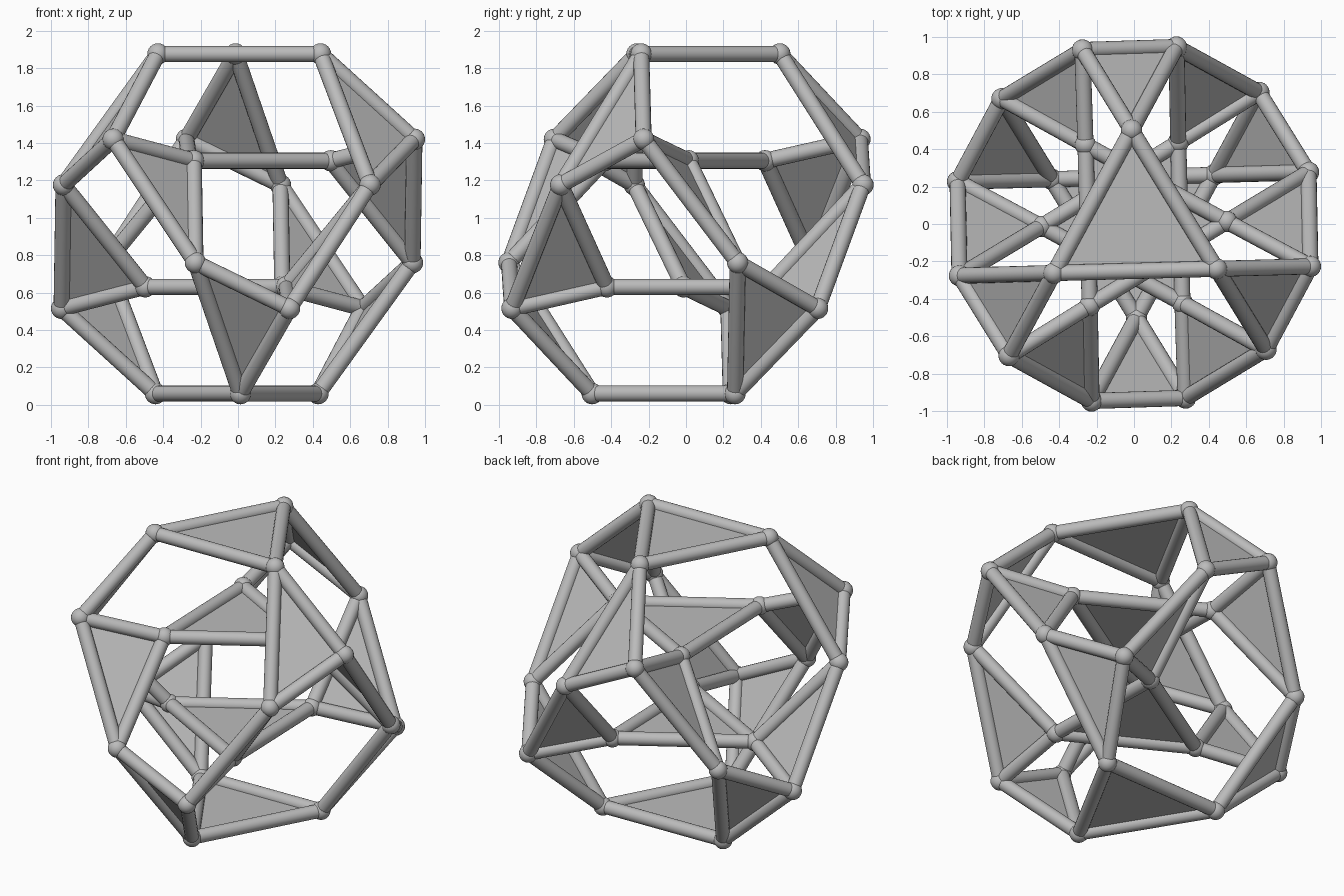
import bpy, bmesh
from math import radians, cos, sin
from mathutils import Vector

cube = bpy.data.objects.get("Cube")
if cube:
    bpy.data.objects.remove(cube, do_unlink=True)

CENTRE = 0.968
BALL, ROD = 0.057, 0.043

grey = bpy.data.materials.new("light_grey")
grey.use_nodes = True
colour = (0.5, 0.5, 0.5, 1)
grey.diffuse_color = colour
grey.node_tree.nodes["Principled BSDF"].inputs["Base Color"].default_value = colour


def ring(angle, radius, height):
    """Three points around the vertical axis, relative to the centre."""
    turns = [radians(angle + 120 * i) for i in range(3)]
    return [Vector((radius * cos(t), radius * sin(t), height)) for t in turns]


# Rings of joints in the upper half; the lower half is their point reflection
cap = ring(91.5, 0.502, 0.908)
upper = ring(106.5, 0.97, 0.452)
inner = ring(121.5, 0.496, 0.337)
middle = ring(76.5, 0.973, 0.208)
far = [-p for p in middle]

triangles = [cap, inner]
for i in range(3):
    triangles.append([cap[i], upper[i], middle[i]])
    triangles.append([upper[i], inner[i], far[(i + 1) % 3]])
    # Pick the lower joint that lies closest under this upper joint
    triangles[-1][2] = min(far, key=lambda p: (p - upper[i]).length)
triangles += [[-p for p in t] for t in triangles]
joints = [s * p for s in (1, -1) for r in (cap, upper, inner, middle) for p in r]


def finish(name, bm, smooth):
    mesh = bpy.data.meshes.new(name)
    bm.to_mesh(mesh)
    bm.free()
    mesh.materials.append(grey)
    for poly in mesh.polygons:
        poly.use_smooth = smooth
    obj = bpy.data.objects.new(name, mesh)
    obj.location.z = CENTRE
    bpy.context.collection.objects.link(obj)


# Flat triangular panels
bm = bmesh.new()
for tri in triangles:
    bm.faces.new([bm.verts.new(p) for p in tri])
finish("triangle_panels", bm, False)

# Round joints
bm = bmesh.new()
for p in joints:
    made = bmesh.ops.create_uvsphere(bm, u_segments=24, v_segments=12, radius=BALL)
    bmesh.ops.translate(bm, verts=made["verts"], vec=p)
finish("ball_joints", bm, True)

# Rods along every triangle side
bm = bmesh.new()
for tri in triangles:
    for a, b in zip(tri, tri[1:] + tri[:1]):
        made = bmesh.ops.create_cone(bm, segments=20, radius1=ROD, radius2=ROD,
                                     depth=(b - a).length, cap_ends=False)
        turn = (b - a).to_track_quat("Z", "Y").to_matrix().to_4x4()
        turn.translation = (a + b) / 2
        bmesh.ops.transform(bm, matrix=turn, verts=made["verts"])
finish("edge_rods", bm, True)
